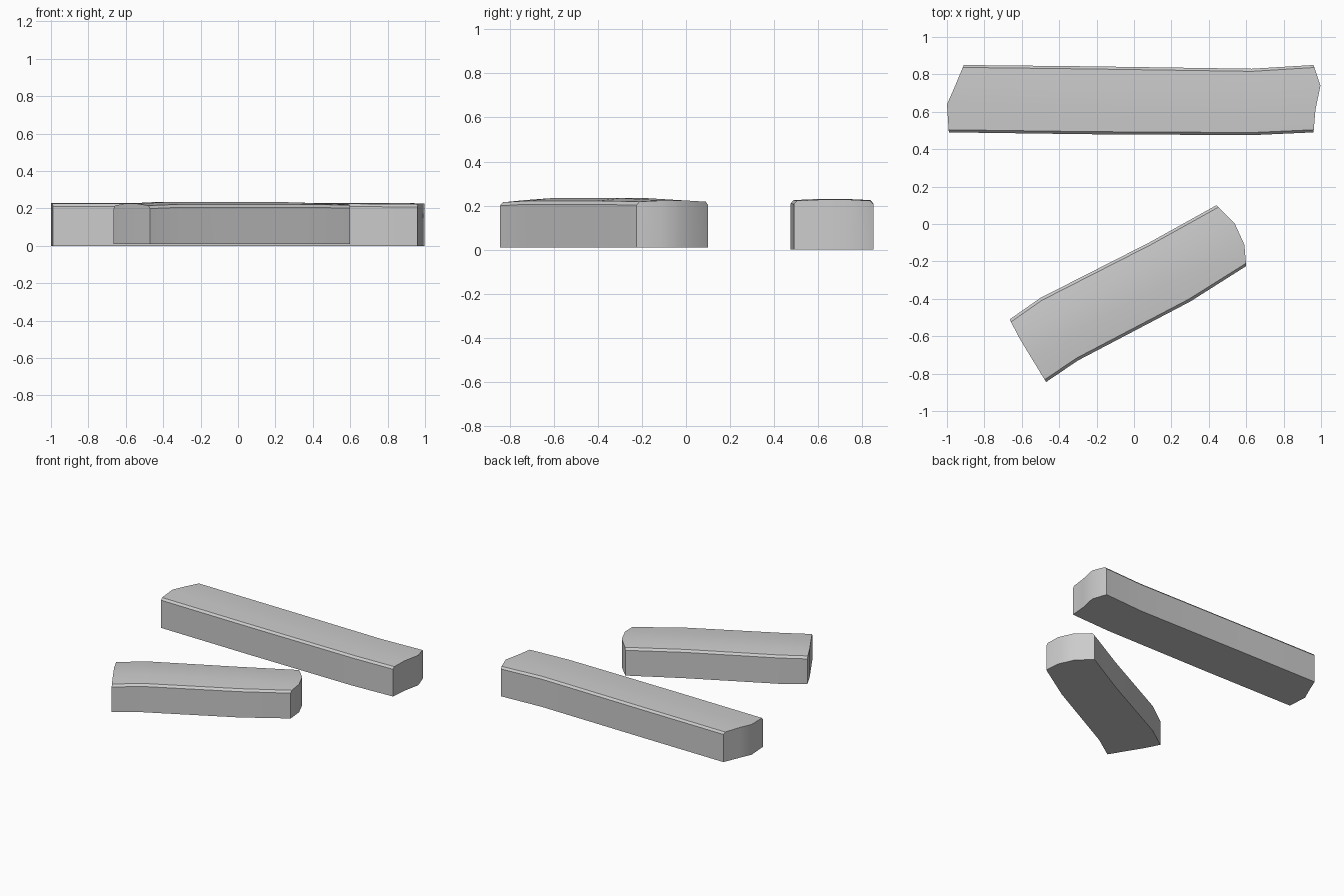
import bpy, bmesh, math
from mathutils import Vector

if "Cube" in bpy.data.objects:
    bpy.data.objects.remove(bpy.data.objects["Cube"])


def plank(name, stations, base, inset, drop):
    """Loft a worn plank. Each station: four plan points (near to far edge), top heights at edge and middle."""
    bm = bmesh.new()
    rings = []
    for pts, edge_z, mid_z in stations:
        p = [Vector(q) for q in pts]
        near_in = p[0] + (p[1] - p[0]).normalized() * inset
        far_in = p[3] + (p[2] - p[3]).normalized() * inset
        section = [(q, base) for q in p] + [
            (p[3], edge_z - drop), (far_in, edge_z),
            (p[2], mid_z), (p[1], mid_z),
            (near_in, edge_z), (p[0], edge_z - drop)]
        rings.append([bm.verts.new((q.x, q.y, z)) for q, z in section])

    # Long sides, top and underside
    for a, b in zip(rings, rings[1:]):
        for i in range(10):
            j = (i + 1) % 10
            bm.faces.new((a[i], a[j], b[j], b[i]))
    # Faceted ends
    for r in (rings[0], rings[-1]):
        for ids in ((0, 1, 7, 8, 9), (1, 2, 6, 7), (2, 3, 4, 5, 6)):
            bm.faces.new([r[i] for i in ids])

    bmesh.ops.recalc_face_normals(bm, faces=bm.faces)
    mesh = bpy.data.meshes.new(name)
    bm.to_mesh(mesh)
    bm.free()
    obj = bpy.data.objects.new(name, mesh)
    bpy.context.collection.objects.link(obj)
    bpy.ops.object.select_all(action='DESELECT')
    bpy.context.view_layer.objects.active = obj
    obj.select_set(True)
    bpy.ops.object.shade_smooth_by_angle(angle=math.radians(35))
    return obj


# Long plank at the back
plank("long_plank", [
    ([(-0.99, 0.49), (-1.0, 0.64), (-0.96, 0.73), (-0.91, 0.85)], 0.225, 0.23),
    ([(-0.25, 0.48), (-0.25, 0.62), (-0.25, 0.72), (-0.25, 0.843)], 0.225, 0.23),
    ([(0.63, 0.475), (0.63, 0.60), (0.63, 0.72), (0.63, 0.83)], 0.225, 0.23),
    ([(0.96, 0.49), (0.97, 0.61), (0.997, 0.74), (0.96, 0.85)], 0.222, 0.227),
], 0.0, 0.014, 0.015)

# Short slanted plank at the front, slightly crowned
plank("short_plank", [
    ([(-0.47, -0.845), (-0.54, -0.73), (-0.61, -0.615), (-0.665, -0.51)], 0.215, 0.225),
    ([(-0.30, -0.73), (-0.37, -0.61), (-0.44, -0.50), (-0.50, -0.395)], 0.222, 0.234),
    ([(0.30, -0.415), (0.23, -0.29), (0.16, -0.18), (0.08, -0.10)], 0.222, 0.234),
    ([(0.60, -0.225), (0.59, -0.11), (0.54, 0.0), (0.44, 0.10)], 0.218, 0.223),
], 0.01, 0.015, 0.016)
